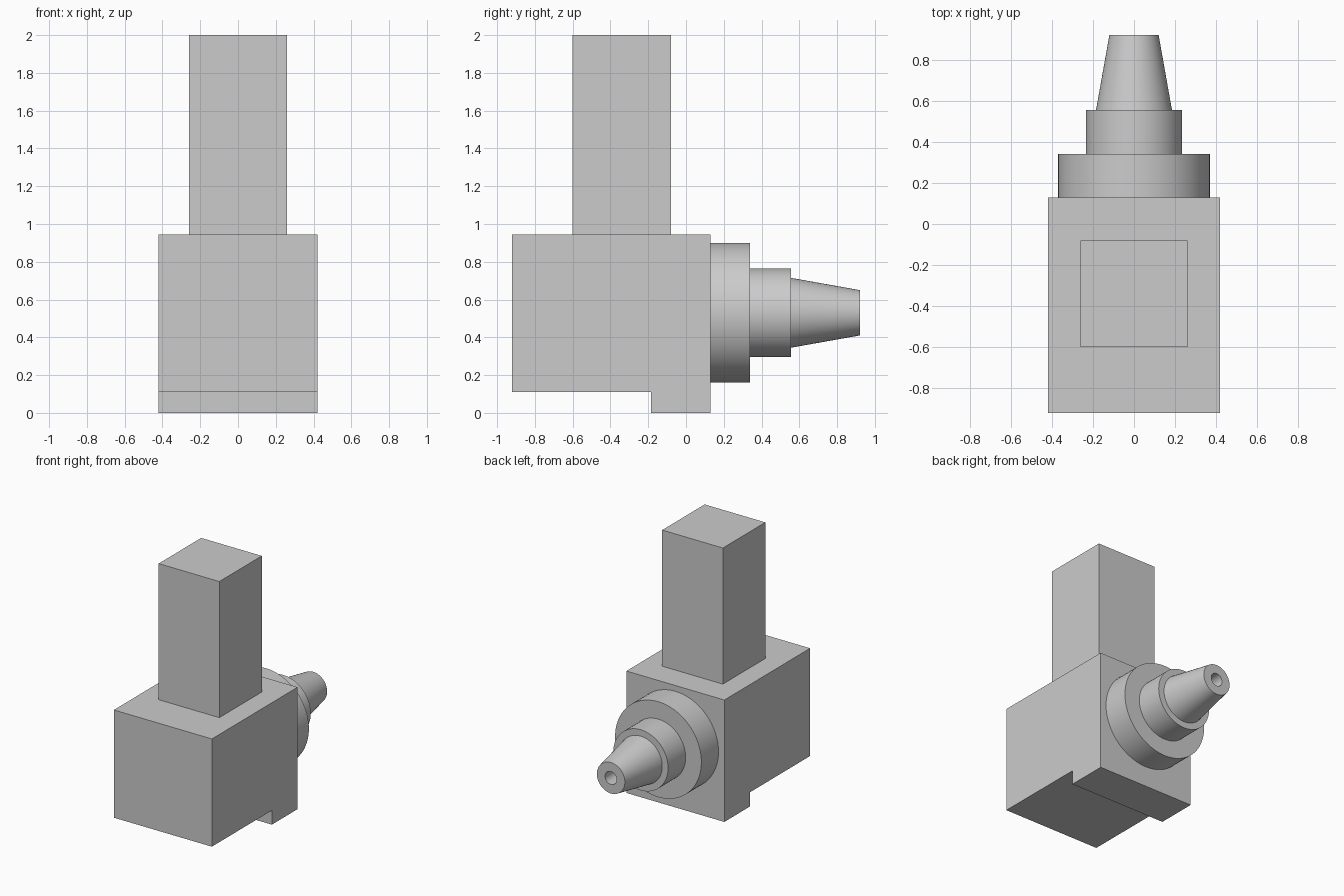
import bpy
import bmesh
from math import radians
from mathutils import Matrix, Vector

cube = bpy.data.objects.get("Cube")
if cube:
    bpy.data.objects.remove(cube, do_unlink=True)

grey = bpy.data.materials.new("plain grey")
grey.use_nodes = True
colour = (0.6, 0.6, 0.6, 1)
grey.diffuse_color = colour
grey.node_tree.nodes["Principled BSDF"].inputs["Base Color"].default_value = colour


def add_object(name, bm):
    bmesh.ops.recalc_face_normals(bm, faces=bm.faces)
    mesh = bpy.data.meshes.new(name)
    bm.to_mesh(mesh)
    bm.free()
    mesh.materials.append(grey)
    obj = bpy.data.objects.new(name, mesh)
    bpy.context.collection.objects.link(obj)
    return obj


def extrude_profile(name, profile, half_width):
    """Extrude a closed (y, z) outline across x."""
    bm = bmesh.new()
    face = bm.faces.new([bm.verts.new((-half_width, y, z)) for y, z in profile])
    new = bmesh.ops.extrude_face_region(bm, geom=[face])["geom"]
    verts = [v for v in new if isinstance(v, bmesh.types.BMVert)]
    bmesh.ops.translate(bm, verts=verts, vec=(2 * half_width, 0, 0))
    return add_object(name, bm)


def lathe(name, profile, axis_z, segments=64):
    """Spin a (radius, y) outline around a line along y."""
    bm = bmesh.new()
    verts = [bm.verts.new((r, y, axis_z)) for r, y in profile]
    edges = [bm.edges.new(pair) for pair in zip(verts, verts[1:])]
    bmesh.ops.spin(bm, geom=verts + edges, cent=(0, 0, axis_z), axis=(0, 1, 0),
                   angle=radians(360), steps=segments, use_duplicate=False)
    bmesh.ops.remove_doubles(bm, verts=bm.verts, dist=0.0005)
    obj = add_object(name, bm)
    bpy.ops.object.select_all(action="DESELECT")
    obj.select_set(True)
    bpy.context.view_layer.objects.active = obj
    bpy.ops.object.shade_smooth_by_angle(angle=radians(30))
    return obj


# Main block with the stepped foot at the back
extrude_profile("body_block", [(-0.92, 0.11), (-0.185, 0.11), (-0.185, 0), (0.13, 0),
                               (0.13, 0.945), (-0.92, 0.945)], 0.42)

# Square column standing on the block
bm = bmesh.new()
size = Matrix.Diagonal(Vector((0.52, 0.52, 1.055, 1)))
bmesh.ops.create_cube(bm, size=1, matrix=Matrix.Translation((0, -0.34, 1.4725)) @ size)
add_object("square_column", bm)

# Stepped collars and tapered nozzle with a bore
lathe("stepped_nozzle", [(0, 0.13), (0.37, 0.13), (0.37, 0.34), (0.235, 0.34),
                         (0.235, 0.555), (0.185, 0.555), (0.12, 0.92),
                         (0.05, 0.92), (0.05, 0.555), (0, 0.555)], 0.53)
